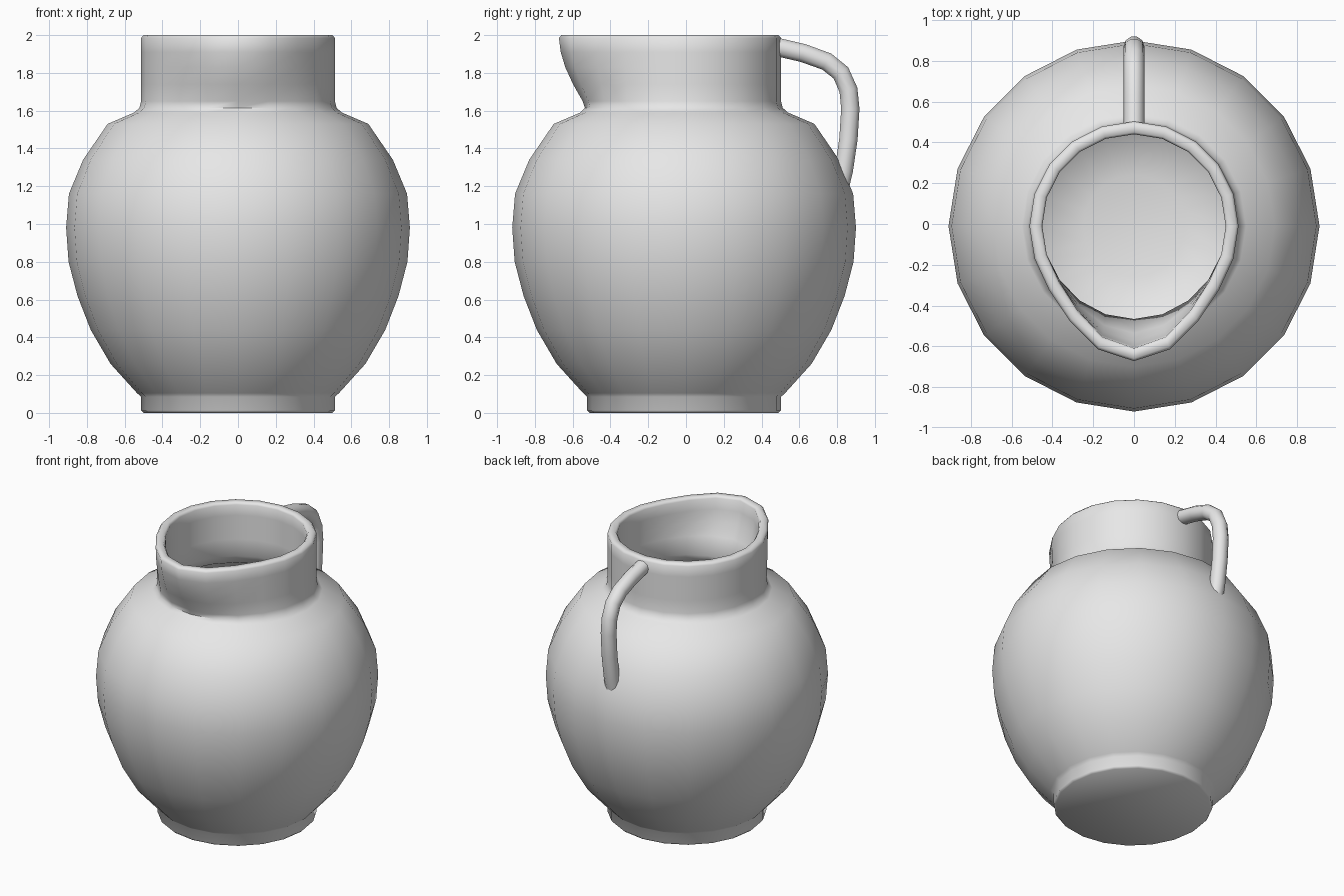
import bpy
import bmesh
from math import sin, cos, pi, radians

cube = bpy.data.objects.get("Cube")
if cube:
    bpy.data.objects.remove(cube, do_unlink=True)

SIDES = 20
CENTRE_Y = -0.01

clay = bpy.data.materials.new("grey clay")
clay.use_nodes = True
clay.diffuse_color = (0.8, 0.8, 0.8, 1)
clay.node_tree.nodes["Principled BSDF"].inputs["Base Color"].default_value = (0.8, 0.8, 0.8, 1)


def finish(obj):
    bpy.ops.object.select_all(action='DESELECT')
    obj.select_set(True)
    bpy.context.view_layer.objects.active = obj
    if obj.type == 'CURVE':
        bpy.ops.object.convert(target='MESH')
    bpy.ops.object.shade_smooth_by_angle(angle=radians(60))


# Radius and height: up the outside, over the rim, down the inside
profile = [
    (0.50, 0.0), (0.513, 0.013), (0.513, 0.085), (0.535, 0.105),
    (0.675, 0.26), (0.78, 0.44), (0.85, 0.62), (0.897, 0.80),
    (0.91, 0.98), (0.895, 1.16), (0.82, 1.34), (0.69, 1.53),
    (0.55, 1.59), (0.522, 1.615), (0.513, 1.65), (0.513, 1.74),
    (0.513, 1.83), (0.513, 1.91), (0.513, 1.985), (0.50, 2.0),
    (0.46, 2.0), (0.45, 1.985), (0.45, 1.91), (0.45, 1.83),
    (0.45, 1.74), (0.45, 1.62), (0.50, 1.55), (0.65, 1.47),
    (0.77, 1.31), (0.835, 1.15), (0.85, 0.98), (0.837, 0.81),
    (0.79, 0.63), (0.72, 0.46), (0.62, 0.30), (0.48, 0.14), (0.25, 0.08),
]


def ring(bm, radius, z):
    """One ring of the jug, pulled forward near the front of the neck."""
    lift = sin(pi / 2 * min(1, max(0, (z - 1.61) / 0.39)))
    verts = []
    for i in range(SIDES):
        a = 2 * pi * i / SIDES
        forward = max(0, -sin(a))
        pull = 0.15 * lift * forward ** 5
        widen = 1 + 0.15 * lift * forward ** 6
        verts.append(bm.verts.new((radius * cos(a) * widen,
                                   radius * sin(a) - pull + CENTRE_Y, z)))
    return verts


# Hollow body with foot, neck and pouring lip
bm = bmesh.new()
rings = [ring(bm, r, z) for r, z in profile]
for low, high in zip(rings, rings[1:]):
    for i in range(SIDES):
        j = (i + 1) % SIDES
        bm.faces.new((low[i], low[j], high[j], high[i]))
bm.faces.new(rings[0][::-1])
bm.faces.new(rings[-1])
bmesh.ops.recalc_face_normals(bm, faces=bm.faces)
mesh = bpy.data.meshes.new("jug_body")
bm.to_mesh(mesh)
bm.free()
mesh.materials.append(clay)
body = bpy.data.objects.new("jug_body", mesh)
bpy.context.collection.objects.link(body)
finish(body)

# Bent tube handle at the back
path = [(0.47, 1.94), (0.62, 1.905), (0.745, 1.86), (0.82, 1.80), (0.86, 1.71),
        (0.87, 1.61), (0.86, 1.45), (0.835, 1.28), (0.81, 1.18)]
curve = bpy.data.curves.new("handle", 'CURVE')
curve.dimensions = '3D'
curve.bevel_depth = 0.051
curve.bevel_resolution = 3
curve.use_fill_caps = True
spline = curve.splines.new('POLY')
spline.points.add(len(path) - 1)
for point, (y, z) in zip(spline.points, path):
    point.co = (0, y, z, 1)
curve.materials.append(clay)
handle = bpy.data.objects.new("handle", curve)
bpy.context.collection.objects.link(handle)
finish(handle)
